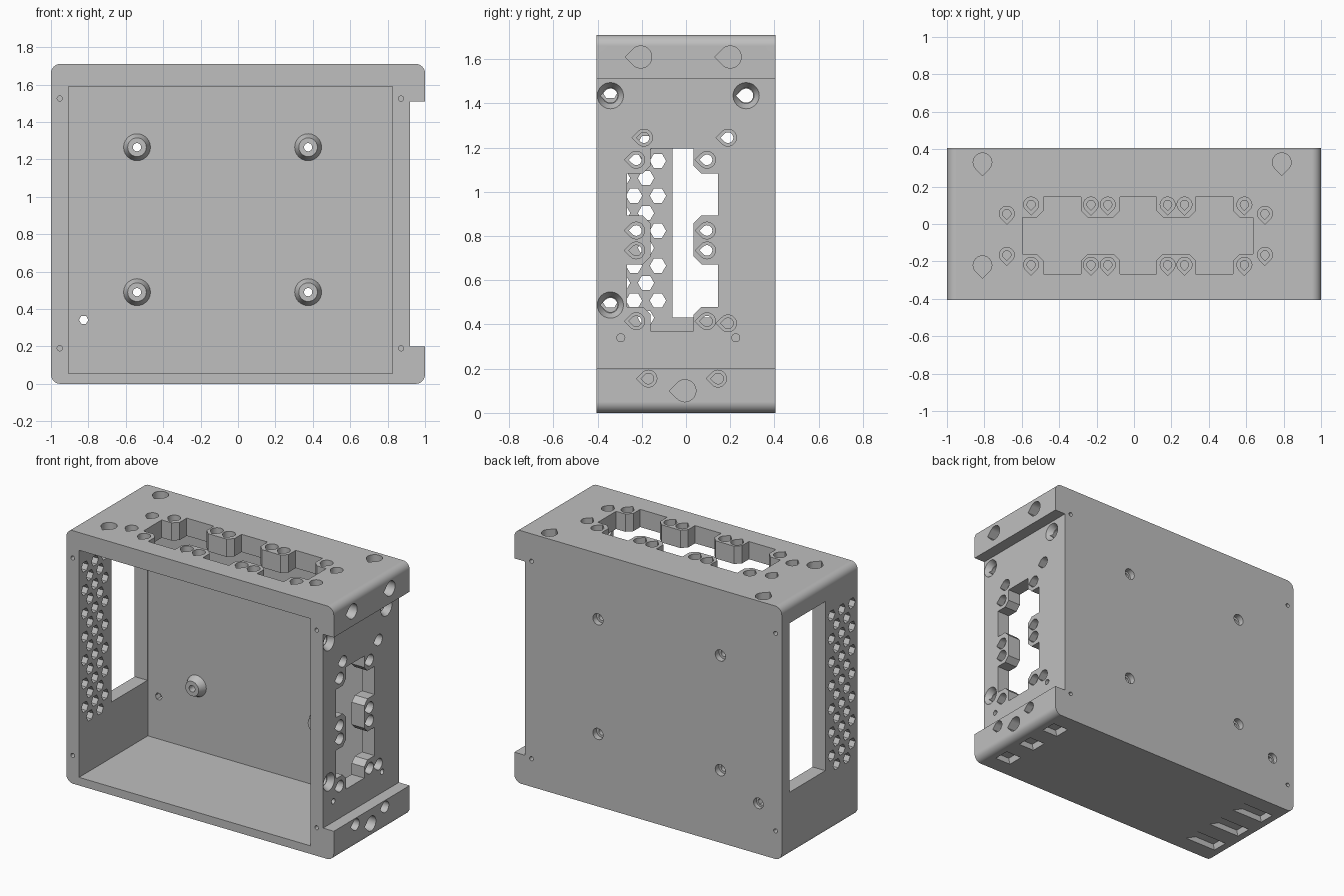
import bpy, bmesh, math

cube = bpy.data.objects.get("Cube")
if cube:
    bpy.data.objects.remove(cube, do_unlink=True)

grey = bpy.data.materials.new("plain_grey")
grey.use_nodes = True
grey.diffuse_color = (0.52, 0.52, 0.52, 1)
grey.node_tree.nodes["Principled BSDF"].inputs["Base Color"].default_value = (0.52, 0.52, 0.52, 1)

TOP, BACK, NOTCH = 1.71, 0.405, 0.92


def place(axis, u, v, w):
    return {"x": (w, u, v), "y": (u, w, v), "z": (u, v, w)}[axis]


def loft(bm, axis, rings, loop=False):
    """Skin a list of (outline, offset along axis) with faces pointing outward."""
    rows = [[bm.verts.new(place(axis, u, v, w)) for u, v in pts] for pts, w in rings]
    pairs = list(zip(rows, rows[1:]))
    faces = []
    if loop:
        pairs.append((rows[-1], rows[0]))
    else:
        faces += [bm.faces.new(rows[0][::-1]), bm.faces.new(rows[-1])]
    for a, b in pairs:
        for i in range(len(a)):
            faces.append(bm.faces.new((a[i - 1], a[i], b[i], b[i - 1])))
    for f in faces:
        f.normal_update()
    volume = sum(f.verts[0].co.dot(f.normal) * f.calc_area() for f in faces)
    if volume < 0:
        for f in faces:
            f.normal_flip()


def prism(bm, axis, pts, a, b):
    loft(bm, axis, [(pts, a), (pts, b)])


def rect(u0, u1, v0, v1):
    return [(u0, v0), (u1, v0), (u1, v1), (u0, v1)]


def ring(u, v, r, n=24, start=0.0, sweep=360.0):
    """Full circle or polygon, or an arc when the sweep is shorter."""
    steps = n if sweep == 360 else n - 1
    angles = [math.radians(start + sweep * i / steps) for i in range(n)]
    return [(u + r * math.cos(a), v + r * math.sin(a)) for a in angles]


def teardrop(u, v, r, tip):
    t = math.radians(tip)
    point = (u + r * 1.414 * math.cos(t), v + r * 1.414 * math.sin(t))
    return [point] + ring(u, v, r, 20, tip + 45, 270)


def connector_slot(s0, s1, wings, c=0.035, lo=-0.16, hi=0.035, wing_lo=-0.268, wing_hi=0.145):
    """Long slot with chamfered wings on both sides."""
    def side(t, wing_t, d):
        pts = [(s0, t)]
        for a, b in wings:
            pts += [(a - c, t), (a, t + d), (a, wing_t), (b, wing_t), (b, t + d), (b + c, t)]
        return pts + [(s1, t)]
    return side(hi, wing_hi, c) + side(lo, wing_lo, -c)[::-1]


def make(name, bm):
    mesh = bpy.data.meshes.new(name)
    bm.to_mesh(mesh)
    bm.free()
    mesh.materials.append(grey)
    obj = bpy.data.objects.new(name, mesh)
    bpy.context.collection.objects.link(obj)
    return obj


# Shell: rounded outline with a recessed right side
outline = (ring(-0.95, 0.05, 0.05, 9, 180, 90) + ring(0.95, 0.05, 0.05, 9, 270, 90)
           + [(1, 0.2), (NOTCH, 0.2), (NOTCH, 1.51), (1, 1.51)]
           + ring(0.95, 1.66, 0.05, 9, 0, 90) + ring(-0.95, 1.66, 0.05, 9, 90, 90))
bm = bmesh.new()
prism(bm, "y", outline, -BACK, BACK)
case = make("case_shell", bm)

# Main cavity, open at the front
cavity = bmesh.new()
prism(cavity, "y", rect(-0.905, 0.825, 0.055, 1.59), -0.5, 0.33)

through = bmesh.new()    # openings and bores
recess = bmesh.new()     # counterbores and blind pockets

# Top connector slot and its screw holes
wings = [(-0.485, -0.283), (-0.075, 0.12), (0.33, 0.53)]
prism(through, "z", connector_slot(-0.595, 0.635, wings), 1.55, 1.8)
top_screws = [(x, y) for x in (-0.55, -0.23, -0.14, 0.18, 0.27, 0.59) for y in (0.104, -0.218)]
top_screws += [(x, y) for x in (-0.68, 0.7) for y in (0.055, -0.165)]
for x, y in top_screws:
    prism(through, "z", teardrop(x, y, 0.022, 270), 1.55, 1.8)
    prism(recess, "z", teardrop(x, y, 0.04, 270), TOP - 0.05, 1.8)
for x, y in [(-0.81, 0.33), (0.79, 0.33), (-0.81, -0.22)]:
    prism(recess, "z", teardrop(x, y, 0.05, 270), TOP - 0.08, 1.8)

# Right connector slot and its screw holes
slot = connector_slot(0.37, 1.195, [(0.48, 0.672), (0.893, 1.083)])
prism(through, "x", [(t, s) for s, t in slot], 0.78, 1.05)
side_screws = [(y, z) for y in (0.095, -0.225) for z in (1.145, 0.825, 0.735, 0.415)]
side_screws += [(-0.19, 1.245), (0.19, 1.245), (0.19, 0.405), (-0.17, 0.155), (0.145, 0.155)]
for y, z in side_screws:
    face = NOTCH if z > 0.2 else 1.0
    prism(through, "x", teardrop(y, z, 0.024, 180), 0.78, 1.05)
    prism(recess, "x", teardrop(y, z, 0.038, 180), face - 0.05, 1.05)
for y in (-0.295, 0.225):
    prism(through, "x", ring(y, 0.34, 0.018), 0.78, 1.05)
for y, z in [(-0.205, 1.61), (0.2, 1.61), (-0.005, 0.1)]:
    prism(recess, "x", teardrop(y, z, 0.05, 180), 0.92, 1.05)
for y, z in [(-0.342, 1.435), (0.272, 1.435), (-0.342, 0.488)]:
    prism(through, "x", teardrop(y, z, 0.032, 180), 0.78, 1.05)
    loft(recess, "x", [(ring(y, z, 0.036), NOTCH - 0.04), (ring(y, z, 0.06), NOTCH + 0.001),
                       (ring(y, z, 0.06), 0.95)])

# Left window and hexagonal vent grid
prism(through, "x", rect(-0.06, 0.325, 0.432, 1.575), -1.05, -0.86)
for col in range(5):
    for row in range(7):
        y = -0.127 - 0.054 * col
        z = (0.43 if col % 2 else 0.508) + 0.158 * row
        prism(through, "x", ring(y, z, 0.037, 6), -1.05, -0.86)

# Back wall bores, nut pockets and corner screw holes
posts = [(x, z) for x in (-0.54, 0.375) for z in (0.49, 1.265)]
for x, z in posts:
    prism(through, "y", ring(x, z, 0.022), 0.3, 0.45)
    prism(recess, "y", ring(x, z, 0.038), BACK - 0.04, 0.45)
prism(through, "y", ring(-0.825, 0.342, 0.025, 6), 0.3, 0.45)
prism(recess, "y", ring(-0.825, 0.342, 0.036), BACK - 0.03, 0.45)
for x in (-0.953, 0.872):
    for z in (0.19, 1.525):
        for a, b in [(-0.45, -0.32), (0.34, 0.45)]:
            prism(recess, "y", ring(x, z, 0.014, 16), a, b)

# Ramped slots under the floor
for y in (-0.235, 0.0, 0.235):
    for x0, x1, ramp in [(-0.92, -0.68, 0.08), (0.8, 0.92, 0.04)]:
        loft(recess, "z", [(rect(x0, x1, y - 0.055, y + 0.055), -0.001),
                           (rect(x0 + 0.01, x1 - ramp, y - 0.055, y + 0.055), 0.04)])

# Cut the shell and keep the finished mesh
cutters = [make("cavity_cutter", cavity), make("opening_cutter", through), make("recess_cutter", recess)]
for cutter in cutters:
    cutter.hide_render = True
    mod = case.modifiers.new(cutter.name, "BOOLEAN")
    mod.operation, mod.solver, mod.object = "DIFFERENCE", "EXACT", cutter
bpy.context.view_layer.update()
done = bpy.data.meshes.new_from_object(case.evaluated_get(bpy.context.evaluated_depsgraph_get()))
case.modifiers.clear()
case.data = done
done.materials.clear()
done.materials.append(grey)
for poly in done.polygons:
    poly.material_index = 0
for cutter in cutters:
    bpy.data.objects.remove(cutter, do_unlink=True)

# Conical mounting posts on the inside of the back wall
parts = [case]
for x, z in posts:
    bm = bmesh.new()
    profile = [(0.073, 0.332), (0.05, 0.28), (0.022, 0.28), (0.022, 0.332)]
    loft(bm, "y", [(ring(x, z, r), y) for r, y in profile], loop=True)
    parts.append(make("mounting_post", bm))

# Smooth the curved faces, keep edges crisp
bpy.ops.object.select_all(action="DESELECT")
for part in parts:
    part.select_set(True)
bpy.context.view_layer.objects.active = case
bpy.ops.object.shade_smooth_by_angle(angle=math.radians(30))
for part in parts:
    part.modifiers.new("even_normals", "WEIGHTED_NORMAL").keep_sharp = True
